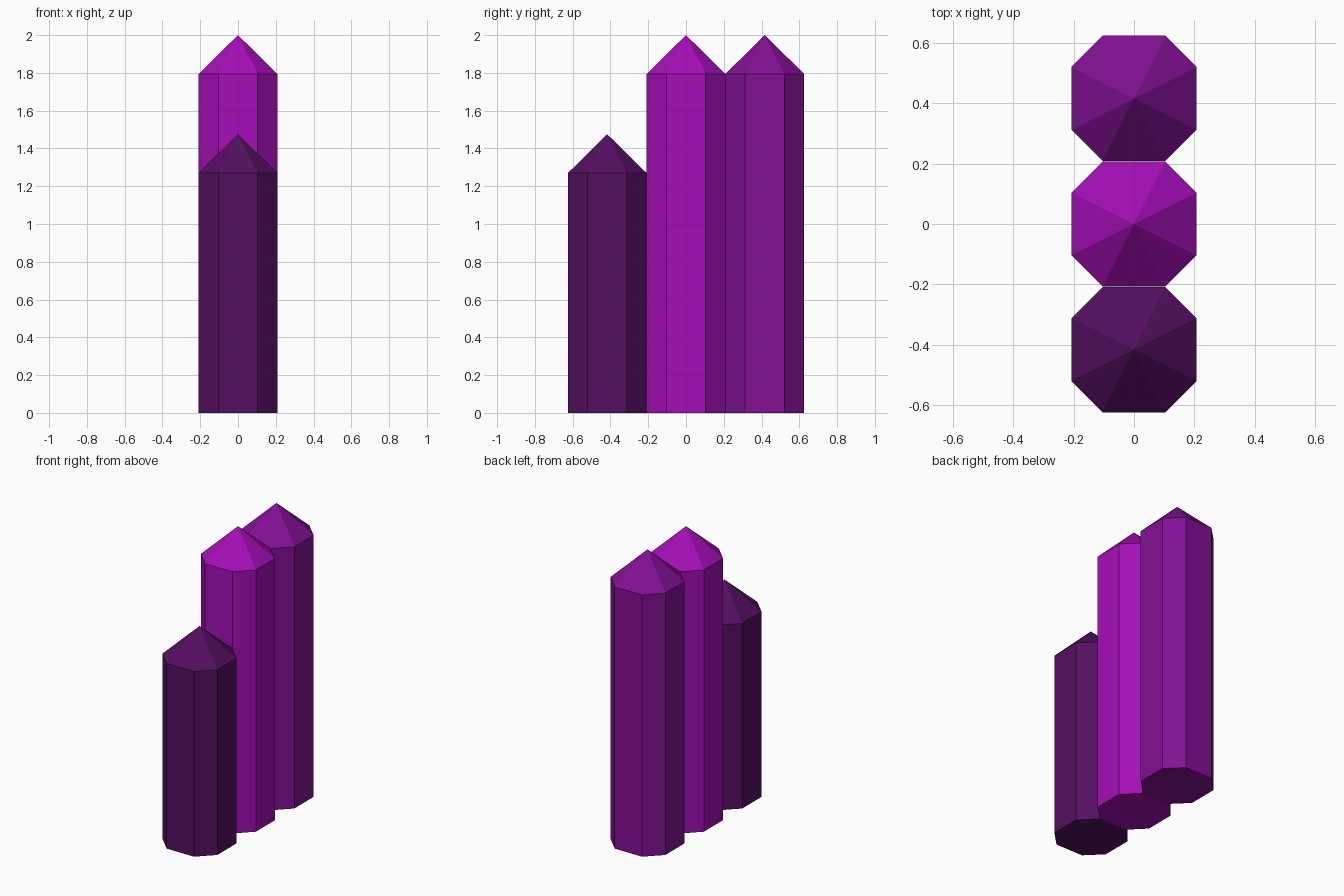
import bpy
import bmesh

cube = bpy.data.objects.get("Cube")
if cube:
    bpy.data.objects.remove(cube, do_unlink=True)

HALF = 0.208      # half width of a column
CHAMFER = 0.104   # half length of its four main sides
TIP = 0.205       # height of the pointed top


def to_linear(v):
    v /= 255
    return v / 12.92 if v <= 0.04045 else ((v + 0.055) / 1.055) ** 2.4


def make_material(name, rgb):
    colour = (*[to_linear(v) for v in rgb], 1)
    mat = bpy.data.materials.new(name)
    mat.use_nodes = True
    mat.diffuse_color = colour
    bsdf = next(n for n in mat.node_tree.nodes if n.type == 'BSDF_PRINCIPLED')
    bsdf.inputs["Base Color"].default_value = colour
    return mat


def crystal(name, y, shoulder, mat):
    """Eight-sided column with a flat base and a pointed top."""
    a, b = HALF, CHAMFER
    outline = [(a, -b), (a, b), (b, a), (-b, a),
               (-a, b), (-a, -b), (-b, -a), (b, -a)]
    bm = bmesh.new()
    low = [bm.verts.new((px, py, 0)) for px, py in outline]
    high = [bm.verts.new((px, py, shoulder)) for px, py in outline]
    apex = bm.verts.new((0, 0, shoulder + TIP))
    bm.faces.new(low[::-1])
    for i in range(8):
        j = (i + 1) % 8
        bm.faces.new((low[i], low[j], high[j], high[i]))
        bm.faces.new((high[i], high[j], apex))
    bmesh.ops.recalc_face_normals(bm, faces=bm.faces)
    mesh = bpy.data.meshes.new(name)
    bm.to_mesh(mesh)
    bm.free()
    mesh.materials.append(mat)
    obj = bpy.data.objects.new(name, mesh)
    obj.location.y = y
    bpy.context.collection.objects.link(obj)


# Three crystals in a row, front to back
crystal("front_crystal", -0.417, 1.27, make_material("dark purple", (84, 15, 96)))
crystal("middle_crystal", 0, 1.795, make_material("bright purple", (165, 14, 184)))
crystal("back_crystal", 0.417, 1.795, make_material("medium purple", (130, 16, 148)))
